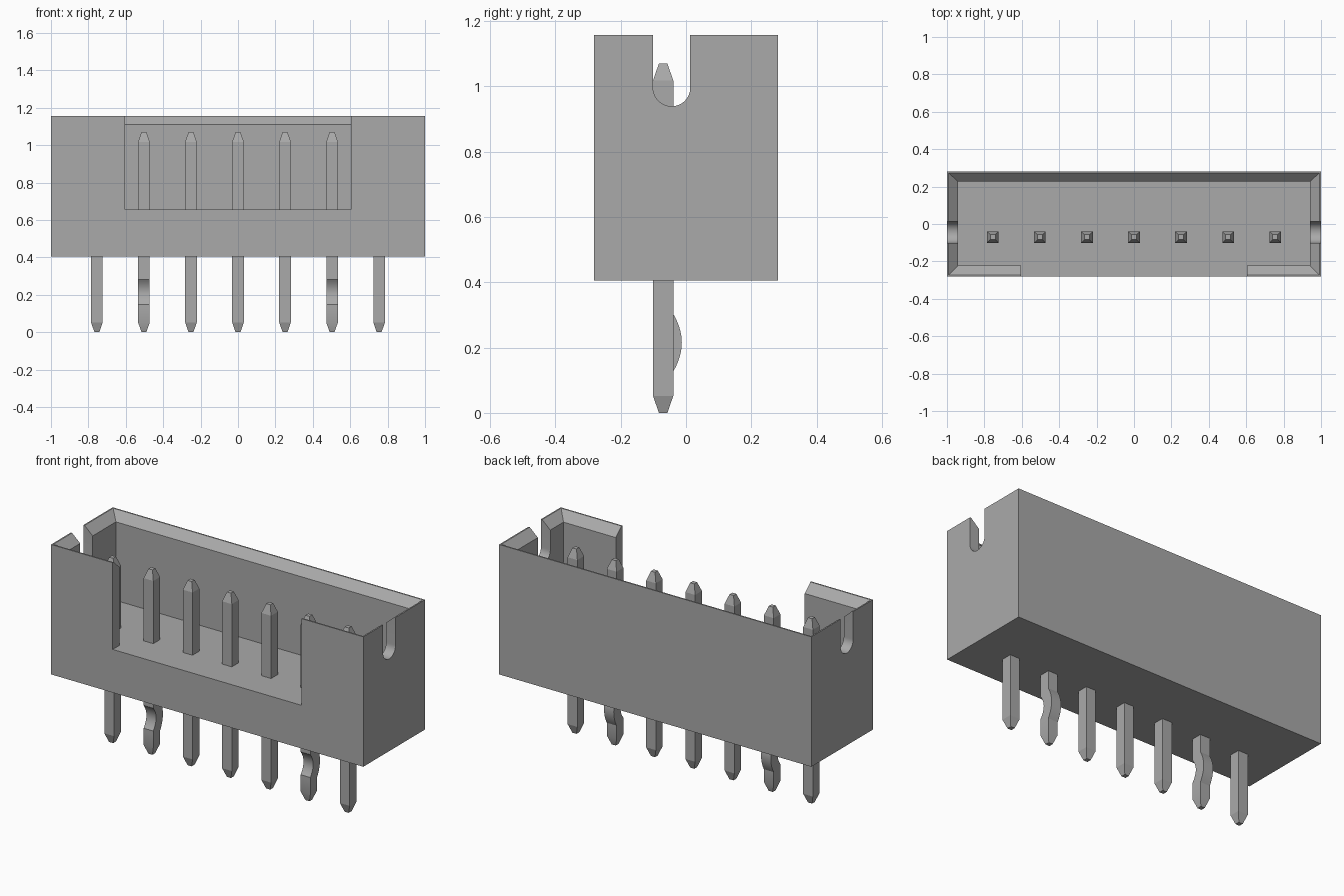
import bpy, bmesh, math
from mathutils import Vector

if "Cube" in bpy.data.objects:
    bpy.data.objects.remove(bpy.data.objects["Cube"], do_unlink=True)

grey = bpy.data.materials.new("plain grey")
grey.use_nodes = True
grey.diffuse_color = (0.4, 0.4, 0.4, 1)
grey.node_tree.nodes["Principled BSDF"].inputs["Base Color"].default_value = (0.4, 0.4, 0.4, 1)


def finish(name, bm):
    bmesh.ops.recalc_face_normals(bm, faces=bm.faces)
    mesh = bpy.data.meshes.new(name)
    bm.to_mesh(mesh)
    bm.free()
    mesh.materials.append(grey)
    ob = bpy.data.objects.new(name, mesh)
    bpy.context.collection.objects.link(ob)
    return ob


def loft(name, sections):
    """Stack rectangles (x centre, half x, y min, y max, z) into a closed solid."""
    bm = bmesh.new()
    rings = [[bm.verts.new(p) for p in ((cx - h, y0, z), (cx + h, y0, z), (cx + h, y1, z), (cx - h, y1, z))]
             for cx, h, y0, y1, z in sections]
    for a, b in zip(rings, rings[1:]):
        for i in range(4):
            j = (i + 1) % 4
            bm.faces.new((a[i], a[j], b[j], b[i]))
    bm.faces.new(rings[0])
    bm.faces.new(rings[-1])
    return finish(name, bm)


def cut(ob, cutter):
    mod = ob.modifiers.new("cut", "BOOLEAN")
    mod.operation, mod.solver, mod.object = "DIFFERENCE", "EXACT", cutter
    bpy.context.view_layer.objects.active = ob
    bpy.ops.object.modifier_apply(modifier=mod.name)
    bpy.data.objects.remove(cutter, do_unlink=True)


def smooth(ob):
    bpy.ops.object.select_all(action="DESELECT")
    ob.select_set(True)
    bpy.context.view_layer.objects.active = ob
    bpy.ops.object.shade_smooth_by_angle(angle=math.radians(20))


BASE, FLOOR, TOP, DEPTH = 0.405, 0.655, 1.157, 0.282

# Housing with a chamfered cavity and an open window in the front wall
housing = loft("housing", [(0, 1, -DEPTH, DEPTH, z) for z in (BASE, TOP)])
cut(housing, loft("cavity_cutter", [
    (0, 0.94, -0.222, 0.226, FLOOR), (0, 0.94, -0.222, 0.226, 1.11),
    (0, 0.992, -0.274, 0.274, TOP), (0, 0.992, -0.274, 0.274, 1.3)]))
cut(housing, loft("window_cutter", [(0, 0.605, -0.4, -0.1, z) for z in (FLOOR, 1.3)]))

# Round-bottomed slot through both end walls
bm = bmesh.new()
slot_y, slot_r, slot_z = -0.044, 0.057, 0.996
outline = [(slot_y + slot_r, 1.3), (slot_y - slot_r, 1.3)]
for i in range(25):
    a = math.pi + math.pi * i / 24
    outline.append((slot_y + slot_r * math.cos(a), slot_z + slot_r * math.sin(a)))
face = bm.faces.new([bm.verts.new((-1.2, y, z)) for y, z in outline])
out = bmesh.ops.extrude_face_region(bm, geom=[face])["geom"]
bmesh.ops.translate(bm, vec=Vector((2.4, 0, 0)), verts=[v for v in out if isinstance(v, bmesh.types.BMVert)])
cut(housing, finish("slot_cutter", bm))
smooth(housing)

# Square pins with tapered ends; the second from each end is kinked backwards
PITCH, PIN_Y, HALF, TIP = 0.2515, -0.07, 0.031, 0.013
for n in range(-3, 4):
    x = n * PITCH
    kinked = abs(n) == 2

    def section(h, z):
        return (x, h, PIN_Y - h, PIN_Y + h, z)

    rows = [section(TIP, 0), section(HALF, 0.052)]
    if kinked:
        for i in range(17):
            t = i / 8 - 1
            z = 0.215 + 0.088 * t
            back = 0.026 * (1 - t * t)
            front = 0.026 * max(0, 1 - (t / 0.75) ** 2)
            rows.append((x, HALF, PIN_Y - HALF + front, PIN_Y + HALF + back, z))
    rows += [section(HALF, BASE)]
    smooth_leg = loft(f"pin_leg_{n + 4}", rows)
    if kinked:
        smooth(smooth_leg)
    loft(f"pin_contact_{n + 4}", [section(HALF, FLOOR), section(HALF, 1.018), section(TIP, 1.07)])
